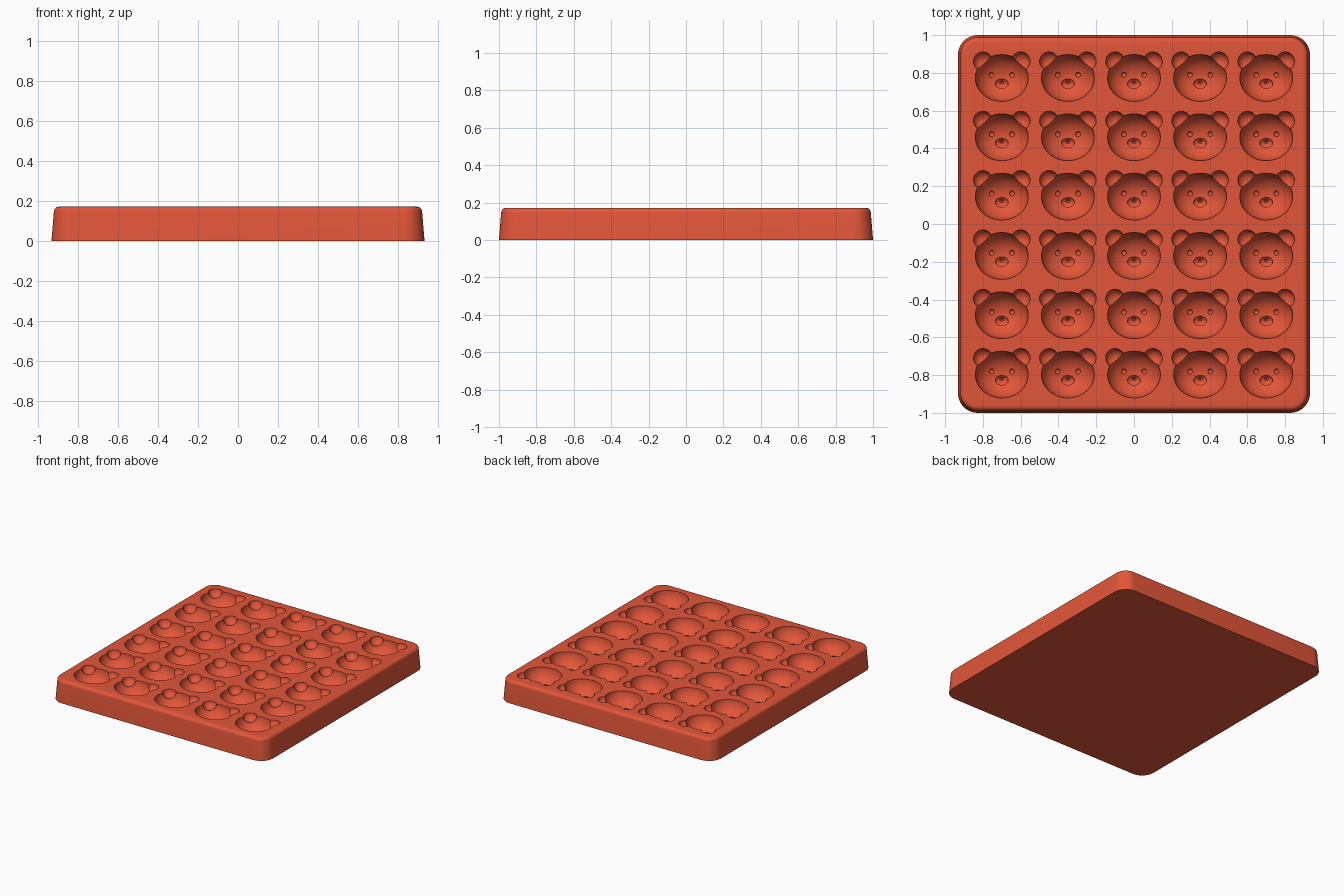
import bpy, bmesh, math
from mathutils import Matrix, Vector

default = bpy.data.objects.get("Cube")
if default:
    bpy.data.objects.remove(default, do_unlink=True)

TOP = 0.172
STEP_X, STEP_Y = 0.35, 0.314

terracotta = bpy.data.materials.new("terracotta red")
terracotta.use_nodes = True
colour = (0.76, 0.093, 0.041, 1)
terracotta.diffuse_color = colour
terracotta.node_tree.nodes["Principled BSDF"].inputs["Base Color"].default_value = colour


def make_object(name, bm):
    bmesh.ops.recalc_face_normals(bm, faces=bm.faces)
    mesh = bpy.data.meshes.new(name)
    bm.to_mesh(mesh)
    bm.free()
    mesh.materials.append(terracotta)
    obj = bpy.data.objects.new(name, mesh)
    bpy.context.collection.objects.link(obj)
    return obj


def apply_modifiers(obj):
    bpy.ops.object.select_all(action='DESELECT')
    obj.select_set(True)
    bpy.context.view_layer.objects.active = obj
    for mod in list(obj.modifiers):
        bpy.ops.object.modifier_apply(modifier=mod.name)


def boolean(obj, other, operation):
    mod = obj.modifiers.new("boolean", 'BOOLEAN')
    mod.object = other
    mod.operation = operation
    mod.solver = 'EXACT'
    apply_modifiers(obj)
    bpy.data.objects.remove(other, do_unlink=True)


def ellipsoid(name, centre, radii, segments):
    bm = bmesh.new()
    bmesh.ops.create_uvsphere(
        bm, u_segments=segments, v_segments=segments // 2, radius=1,
        matrix=Matrix.Translation(centre) @ Matrix.Diagonal((*radii, 1)))
    return make_object(name, bm)


def rounded_rectangle(half_x, half_y, radius, z, steps=10):
    points = []
    for quarter, (sx, sy) in enumerate(((1, 1), (-1, 1), (-1, -1), (1, -1))):
        for i in range(steps + 1):
            a = (quarter + i / steps) * math.pi / 2
            points.append(Vector((sx * (half_x - radius) + radius * math.cos(a),
                                  sy * (half_y - radius) + radius * math.sin(a), z)))
    return points


# Tray: drafted walls with a rounded top edge
bm = bmesh.new()
profile = [(0, 0), (0.012, TOP - 0.025)]
for i in range(1, 6):
    a = i / 5 * math.pi / 2
    profile.append((0.012 + 0.025 * (1 - math.cos(a)), TOP - 0.025 * (1 - math.sin(a))))
rings = [[bm.verts.new(p) for p in
          rounded_rectangle(0.932 - inset, 1 - inset, 0.105 - inset, z)]
         for inset, z in profile]
for low, high in zip(rings, rings[1:]):
    for i in range(len(low)):
        j = (i + 1) % len(low)
        bm.faces.new((low[i], low[j], high[j], high[i]))
bm.faces.new(rings[0])
bm.faces.new(rings[-1])
tray = make_object("mould_tray", bm)

# Bear cavity: head, ears, eyes, muzzle and nose joined into one cutter
x0, y0 = -2 * STEP_X, -2.5 * STEP_Y - 0.012
DEPTH = 0.115
cavity = ellipsoid("bear_cavity", (x0, y0, TOP + 0.001), (0.14, 0.124, DEPTH), 48)
parts = [("muzzle", 0, -0.032, 0.036, 0.028, 0.018),
         ("nose", 0, -0.024, 0.014, 0.010, 0.028)]
for side in (-1, 1):
    parts.append(("eye", side * 0.054, 0.017, 0.014, 0.014, 0.014))
for name, x, y, rx, ry, rz in parts:
    floor = TOP - DEPTH * math.sqrt(1 - (x / 0.14) ** 2 - (y / 0.124) ** 2)
    boolean(cavity, ellipsoid(name, (x0 + x, y0 + y, floor), (rx, ry, rz), 20), 'UNION')
for side in (-1, 1):
    ear = ellipsoid("ear", (x0 + side * 0.1, y0 + 0.088, TOP + 0.0013),
                    (0.05, 0.05, 0.05), 32)
    boolean(cavity, ear, 'UNION')

# Repeat the cavity in a grid and cut it from the tray
for count, offset in ((5, (STEP_X, 0, 0)), (6, (0, STEP_Y, 0))):
    array = cavity.modifiers.new("grid", 'ARRAY')
    array.count = count
    array.use_relative_offset = False
    array.use_constant_offset = True
    array.constant_offset_displace = offset
apply_modifiers(cavity)
boolean(tray, cavity, 'DIFFERENCE')

bpy.ops.object.select_all(action='DESELECT')
tray.select_set(True)
bpy.context.view_layer.objects.active = tray
bpy.ops.object.shade_smooth_by_angle(angle=math.radians(30))
